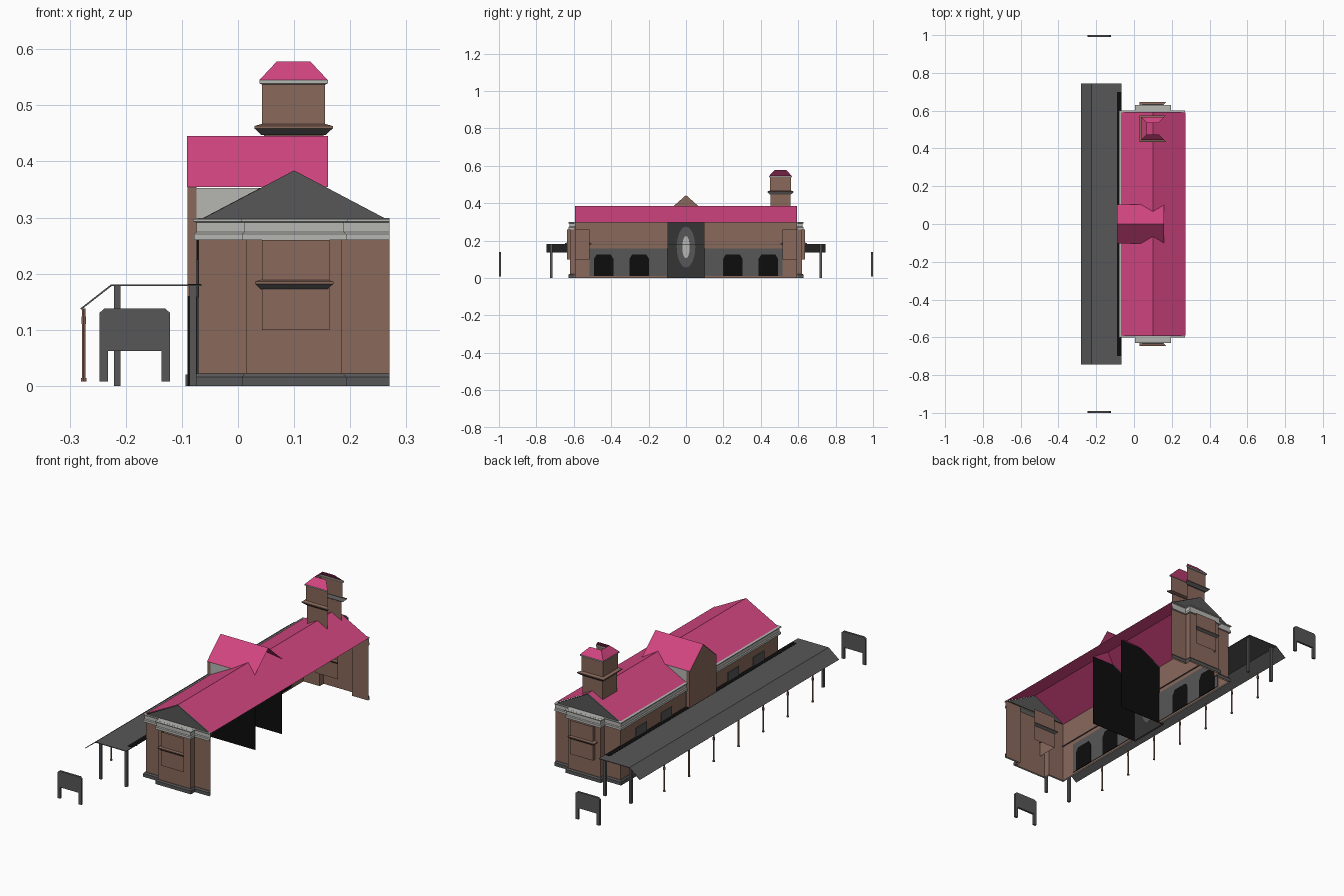
import bpy, bmesh, math
from mathutils import Vector

if "Cube" in bpy.data.objects:
    bpy.data.objects.remove(bpy.data.objects["Cube"])


def mat(name, r, g, b):
    m = bpy.data.materials.new(name)
    m.diffuse_color = (r, g, b, 1)
    m.use_nodes = True
    m.node_tree.nodes["Principled BSDF"].inputs["Base Color"].default_value = m.diffuse_color
    return m


PINK = mat("pink roof", 0.64, 0.06, 0.215)
BROWN = mat("brown brick", 0.25, 0.14, 0.105)
GREY = mat("dark grey", 0.095, 0.095, 0.095)
CHAR = mat("charcoal", 0.035, 0.035, 0.035)
LIGHT = mat("light stone", 0.47, 0.47, 0.45)
BLACK = mat("black", 0.004, 0.004, 0.004)


def mesh(name, verts, faces, m):
    me = bpy.data.meshes.new(name)
    me.from_pydata([tuple(v) for v in verts], [], faces)
    me.materials.append(m)
    ob = bpy.data.objects.new(name, me)
    bpy.context.collection.objects.link(ob)
    return ob


def box(name, x0, x1, y0, y1, z0, z1, m):
    return prism(name, [(x0, z0), (x1, z0), (x1, z1), (x0, z1)], 'y', y0, y1, m)


def prism(name, poly, axis, a, b, m):
    """Outline in (x,z) pushed along y, or in (y,z) pushed along x."""
    n = len(poly)
    put = (lambda p, t: (p[0], t, p[1])) if axis == 'y' else (lambda p, t: (t, p[0], p[1]))
    verts = [put(p, a) for p in poly] + [put(p, b) for p in poly]
    faces = [tuple(range(n)), tuple(range(2 * n - 1, n - 1, -1))]
    faces += [(i, i + n, (i + 1) % n + n, (i + 1) % n) for i in range(n)]
    ob = mesh(name, verts, faces, m)
    bm = bmesh.new()
    bm.from_mesh(ob.data)
    bmesh.ops.recalc_face_normals(bm, faces=bm.faces)
    bm.to_mesh(ob.data)
    bm.free()
    return ob


def sweep(name, path, prof, s, m):
    """Mitred sheet: profile of (outward offset, z) along a ground path; s mirrors y."""
    pts = [Vector(p) for p in path]
    nor = []
    for a, b in zip(pts, pts[1:]):
        d = (b - a).normalized()
        nor.append(Vector((-d.y, d.x)))
    mit = [nor[0]]
    for a, b in zip(nor, nor[1:]):
        mit.append((a + b) / (1 + a.dot(b)))
    mit.append(nor[-1])
    k = len(prof)
    verts = []
    for p, q in zip(pts, mit):
        for o, z in prof:
            v = p + q * o
            verts.append((v.x, v.y * s, z))
    faces = []
    for i in range(len(pts) - 1):
        for j in range(k - 1):
            f = (i * k + j, i * k + j + 1, (i + 1) * k + j + 1, (i + 1) * k + j)
            faces.append(f if s > 0 else f[::-1])
    return mesh(name, verts, faces, m)


def open_tier(name, cx, cy, levels, m):
    """Square tier of (half width, z) levels, left open towards +x."""
    verts = []
    for h, z in levels:
        verts += [(cx + h, cy + h, z), (cx - h, cy + h, z), (cx - h, cy - h, z), (cx + h, cy - h, z)]
    faces = [(4 * l + i, 4 * l + i + 1, 4 * l + i + 5, 4 * l + i + 4)
             for l in range(len(levels) - 1) for i in range(3)]
    return mesh(name, verts, faces, m)


def hood(name, cx, cy, z):
    open_tier(name + "_underside", cx, cy, [(0.052, z), (0.057, z), (0.07, z + 0.012)], GREY)
    open_tier(name + "_lip", cx, cy, [(0.07, z + 0.012), (0.07, z + 0.016), (0.056, z + 0.02)], BROWN)


# Half plan of the outer walls, from the open +x edge round to the central bay
PLAN = [(0.27, -0.59), (0.185, -0.59), (0.185, -0.62), (0.015, -0.62),
        (0.015, -0.59), (-0.07, -0.59), (-0.07, -0.1)]

for s, tag in ((1, "front"), (-1, "back")):
    # walls, plinth and cornice
    sweep(tag + "_wall", PLAN, [(0, 0), (0, 0.297)], s, BROWN)
    sweep(tag + "_plinth", PLAN, [(0.008, 0), (0.008, 0.016), (0.003, 0.022), (0, 0.022)], s, GREY)
    sweep(tag + "_cornice", PLAN, [(0, 0.26), (0.008, 0.26), (0.008, 0.271), (0.004, 0.274),
                                   (0.004, 0.291), (0.01, 0.293), (0.01, 0.297), (0, 0.299)], s, LIGHT)
    # end gable and the flat cap over the end bay
    ya, yb = sorted((s * -0.585, s * -0.594))
    prism(tag + "_gable", [(-0.065, 0.297), (0.265, 0.297), (0.1, 0.384)], 'y', ya, yb, GREY)
    ya, yb = sorted((s * -0.59, s * -0.622))
    box(tag + "_bay_cap", 0.013, 0.187, ya, yb, 0.294, 0.299, LIGHT)
    # blind window box with hood on the end bay
    open_tier(tag + "_window_box", 0.103, s * -0.576, [(0.06, 0.1), (0.06, 0.26)], BROWN)
    hood(tag + "_window_hood", 0.1, s * -0.576, 0.17)
    # grey lower panelling and dark doors on the platform wall
    ya, yb = sorted((s * -0.1, s * -0.515))
    box(tag + "_panelling", -0.073, -0.067, ya, yb, 0.01, 0.158, GREY)
    for i, y in enumerate((0.25, 0.44)):
        c = s * -y
        prism("%s_door_%d" % (tag, i), [(c - 0.053, 0.01), (c + 0.053, 0.01), (c + 0.053, 0.1),
              (c + 0.038, 0.125), (c - 0.038, 0.125), (c - 0.053, 0.1)], 'x', -0.0745, -0.0655, BLACK)
        box("%s_window_%d" % (tag, i), -0.0745, -0.071, c - 0.04, c + 0.04, 0.158, 0.225, GREY)
    # central bay side wall: black below the main roof, stone above, brown at the corner
    ya, yb = sorted((s * -0.098, s * -0.1))
    prism(tag + "_bay_side", [(-0.09, 0), (0.16, 0), (0.16, 0.353), (0.04, 0.353),
                              (-0.07, 0.295), (-0.09, 0.295)], 'y', ya, yb, BLACK)
    prism(tag + "_bay_cheek", [(-0.075, 0.293), (-0.07, 0.295), (0.04, 0.353), (-0.075, 0.353)],
          'y', ya, yb, LIGHT)
    ya, yb = sorted((s * -0.097, s * -0.101))
    box(tag + "_bay_corner", -0.09, -0.074, ya, yb, 0.16, 0.354, BROWN)
    # canopy end posts
    for i, x in enumerate((-0.215, -0.08)):
        box("%s_canopy_post_%d" % (tag, i), x - 0.006, x + 0.006,
            s * -0.72 - 0.006, s * -0.72 + 0.006, 0, 0.18, GREY)
    # free-standing board on two legs
    y = s * -0.995
    prism(tag + "_platform_board", [(-0.247, 0.008), (-0.232, 0.008), (-0.232, 0.062), (-0.136, 0.062),
          (-0.136, 0.008), (-0.121, 0.008), (-0.121, 0.13), (-0.13, 0.138), (-0.238, 0.138),
          (-0.247, 0.13)], 'y', y - 0.005, y + 0.005, GREY)

# main roof
mesh("main_roof", [(x, y, z) for y in (-0.59, 0.59) for x, z in ((-0.072, 0.296), (0.1, 0.386), (0.272, 0.296))],
     [(0, 1, 4, 3), (1, 2, 5, 4)], PINK)

# central cross gable: roof, brick front and dark inner face with a pale oval
mesh("cross_roof", [(x, y, z) for x in (-0.091, 0.16) for y, z in ((-0.102, 0.354), (0, 0.445), (0.102, 0.354))],
     [(0, 3, 4, 1), (1, 4, 5, 2)], PINK)
prism("bay_front", [(-0.1, 0.0), (0.1, 0.0), (0.1, 0.354), (0, 0.443), (-0.1, 0.354)], 'x', -0.09, -0.087, BROWN)
box("bay_inner_face", -0.087, -0.085, -0.098, 0.098, 0.0, 0.3, CHAR)
box("bay_base", -0.094, -0.09, -0.1, 0.1, 0, 0.02, GREY)


def oval(name, w, h, x, m):
    pts = [(w * math.cos(i * math.pi / 8), 0.165 + h * math.sin(i * math.pi / 8)) for i in range(16)]
    prism(name, pts, 'x', -0.086, x, m)


oval("inner_oval_outer", 0.05, 0.11, -0.084, GREY)
oval("inner_oval_centre", 0.02, 0.06, -0.083, LIGHT)

# tower
TX, TY = 0.099, 0.505
open_tier("tower_lower_shaft", TX, TY, [(0.053, 0.32), (0.053, 0.45)], BROWN)
hood("tower_hood", TX, TY, 0.447)
open_tier("tower_upper_shaft", TX, TY, [(0.056, 0.466), (0.056, 0.54)], BROWN)
open_tier("tower_cornice", TX, TY, [(0.056, 0.537), (0.061, 0.539), (0.061, 0.545)], LIGHT)
open_tier("tower_roof", TX, TY, [(0.061, 0.545), (0.03, 0.578)], PINK)

# platform canopy with a dark strip against the wall
prism("canopy", [(-0.065, 0.181), (-0.226, 0.181), (-0.281, 0.138), (-0.279, 0.136),
                 (-0.225, 0.178), (-0.065, 0.178)], 'y', -0.745, 0.745, GREY)
box("canopy_wall_strip", -0.09, -0.066, -0.7, 0.7, 0.18, 0.182, BLACK)

# slim brown posts along the canopy edge
for i in range(7):
    y = (i - 3) * 0.185
    for part, r, z0, z1 in (("shaft", 0.0035, 0.01, 0.138), ("base", 0.0055, 0.008, 0.014),
                            ("collar", 0.005, 0.11, 0.124)):
        bpy.ops.mesh.primitive_cylinder_add(vertices=6, radius=r, depth=z1 - z0,
                                            location=(-0.275, y, (z0 + z1) / 2))
        ob = bpy.context.object
        ob.name = "edge_post_%s_%d" % (part, i)
        ob.data.materials.append(BROWN)
